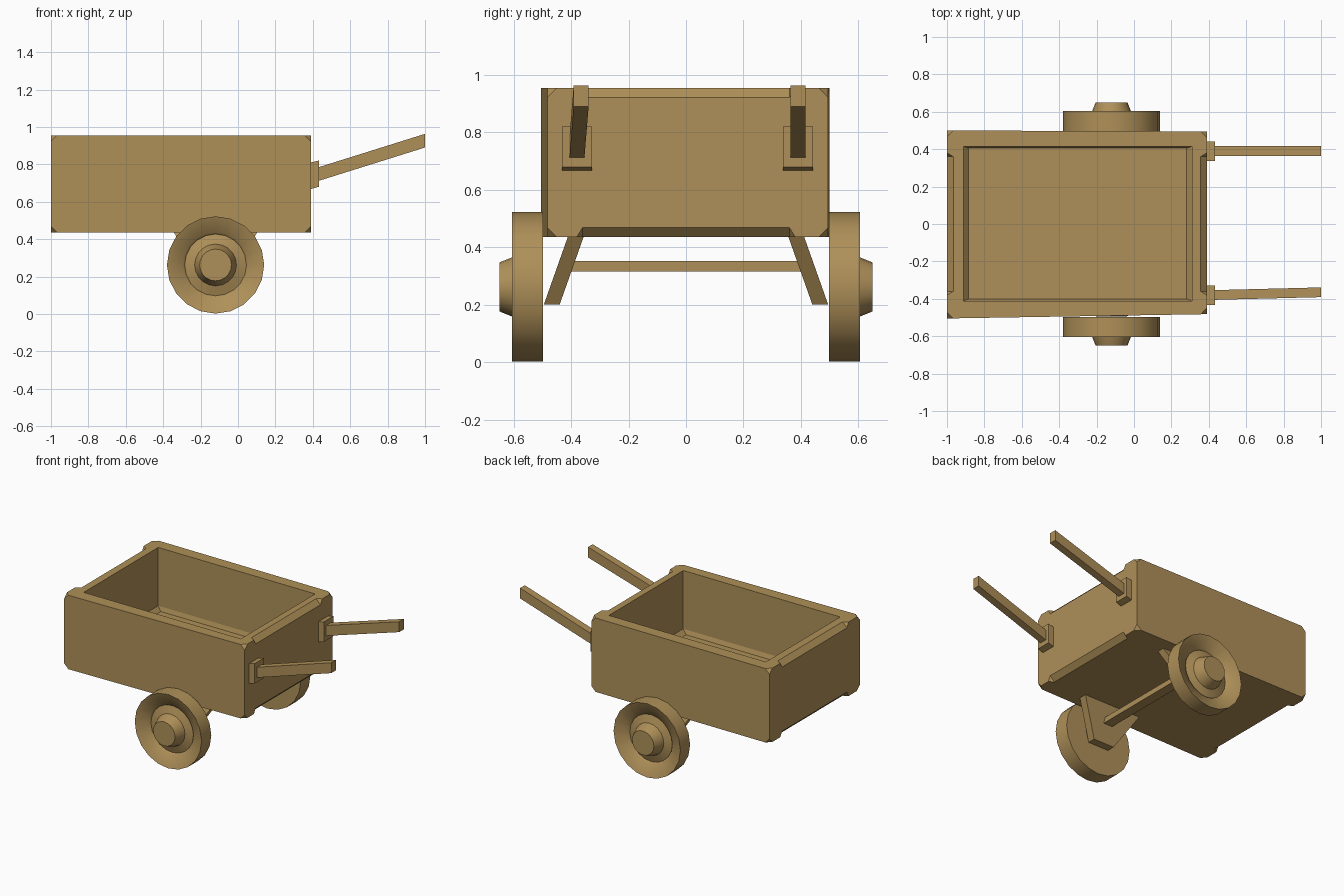
import bpy, bmesh, math
from mathutils import Vector

if "Cube" in bpy.data.objects:
    bpy.data.objects.remove(bpy.data.objects["Cube"])

wood = bpy.data.materials.new("tan_wood")
wood.diffuse_color = (0.43, 0.28, 0.10, 1)
wood.use_nodes = True
wood.node_tree.nodes["Principled BSDF"].inputs["Base Color"].default_value = wood.diffuse_color


def finish(name, bm):
    bmesh.ops.recalc_face_normals(bm, faces=bm.faces[:])
    me = bpy.data.meshes.new(name)
    bm.to_mesh(me)
    bm.free()
    me.materials.append(wood)
    ob = bpy.data.objects.new(name, me)
    bpy.context.collection.objects.link(ob)
    return ob


def hull(name, pts, corner_cut=0):
    """Convex solid around a few points."""
    bm = bmesh.new()
    for p in pts:
        bm.verts.new(p)
    bmesh.ops.convex_hull(bm, input=bm.verts[:])
    bmesh.ops.dissolve_limit(bm, angle_limit=0.01, verts=bm.verts[:], edges=bm.edges[:])
    if corner_cut:
        bmesh.ops.bevel(bm, geom=bm.verts[:], offset=corner_cut,
                        segments=1, profile=0.5, affect='VERTICES')
    return finish(name, bm)


def box_pts(x0, x1, y0, y1, z0, z1):
    return [(x, y, z) for x in (x0, x1) for y in (y0, y1) for z in (z0, z1)]


def cut(ob, cutter):
    cutter.hide_render = True
    m = ob.modifiers.new("cut", 'BOOLEAN')
    m.operation, m.solver, m.object = 'DIFFERENCE', 'EXACT', cutter
    bpy.context.view_layer.objects.active = ob
    bpy.ops.object.modifier_apply(modifier=m.name)
    bpy.data.objects.remove(cutter)


# Box body, one side slightly skewed, corners clipped
X0, X1, Z0, Z1 = -1.0, 0.39, 0.435, 0.955
body = hull("cart_body", [(x, y, z) for z in (Z0, Z1) for x, y in
            ((X0, -0.505), (X1, -0.482), (X1, 0.495), (X0, 0.5))], 0.033)

# Hollow with sloped edges along the floor ends
cavity = [(x, y, 0.515) for x in (-0.885, 0.28) for y in (-0.40, 0.405)]
cavity += [(x, y, z) for x in (-0.912, 0.31) for y in (-0.412, 0.415) for z in (0.545, 1.1)]
cut(body, hull("cavity_cutter", cavity))

# Stopped chamfers on the end walls, top and bottom
c = 0.034
for x, sx in ((X0, 1), (X1, -1)):
    for z, sz in ((Z0, 1), (Z1, -1)):
        pts = []
        for s in (-1, 1):
            e = 0.02
            pts += [(x + sx * c + sx * e, s * 0.34, z - sz * e),
                    (x - sx * e, s * 0.34, z + sz * c + sz * e),
                    (x - sx * e, s * 0.405, z - sz * e),
                    (x + sx * c, s * 0.36, z), (x, s * 0.36, z + sz * c)]
        cut(body, hull("chamfer_cutter", pts))

# Handles with mounting blocks
for side, ya, yb in (("left", -0.38, -0.365), ("right", 0.39, 0.39)):
    d = 0.052
    hull("handle_block_" + side,
         [(x, ya + s * d, z) for s in (-1, 1) for x, z in
          ((0.38, 0.665), (0.38, 0.808), (0.432, 0.82), (0.432, 0.68))])
    hull("handle_" + side,
         [(x, y + s * 0.026, z) for s in (-1, 1) for x, y, z in
          ((0.41, ya, 0.705), (0.41, ya, 0.778), (1.0, yb, 0.89), (1.0, yb, 0.963))])

# Wheels, lathed: dished face with rings and a protruding hub (radius, y)
CX, CZ, N = -0.12, 0.262, 20
profile = [(0, 0.497), (0.26, 0.497), (0.26, 0.605), (0.175, 0.572), (0.165, 0.56),
           (0.112, 0.578), (0.106, 0.598), (0.085, 0.65), (0, 0.65)]
for side, s in (("front", -1), ("back", 1)):
    bm = bmesh.new()
    vs = [bm.verts.new((CX + r, s * y, CZ)) for r, y in profile]
    for v in vs:
        v.co.x = CX + (v.co.x - CX)
    edges = [bm.edges.new(p) for p in zip(vs, vs[1:])]
    bmesh.ops.spin(bm, geom=vs + edges, cent=(CX, 0, CZ), axis=(0, 1, 0),
                   angle=2 * math.pi, steps=N)
    bmesh.ops.remove_doubles(bm, verts=bm.verts[:], dist=0.0005)
    ob = finish("wheel_" + side, bm)
    bpy.ops.object.select_all(action='DESELECT')
    ob.select_set(True)
    bpy.context.view_layer.objects.active = ob
    bpy.ops.object.shade_smooth_by_angle(angle=math.radians(32))

# Splayed braces between body and wheels
for side, s in (("front", -1), ("back", 1)):
    hull("axle_brace_" + side,
         [(CX + t * w, s * y, z) for t in (-1, 1) for w, y, z in
          ((0.225, 0.355, 0.44), (0.225, 0.41, 0.44), (0.08, 0.44, 0.2), (0.08, 0.495, 0.2))])

# Axle crossbar
hull("axle_bar", box_pts(CX - 0.035, CX + 0.035, -0.41, 0.41, 0.315, 0.352))
